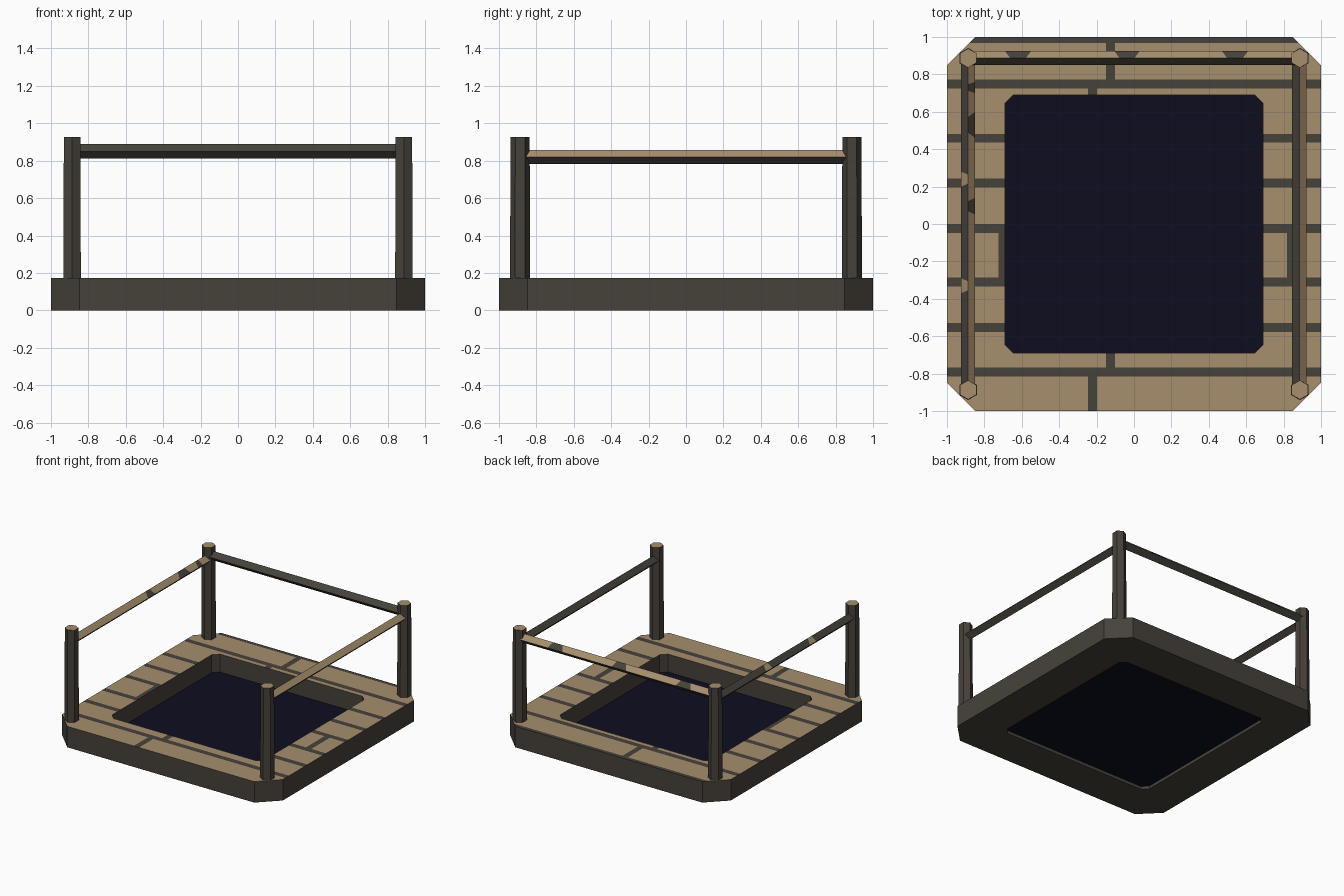
import bpy, bmesh, math
from mathutils import Vector

if "Cube" in bpy.data.objects:
    bpy.data.objects.remove(bpy.data.objects["Cube"])


def material(name, rgb):
    m = bpy.data.materials.new(name)
    m.diffuse_color = (*rgb, 1)
    m.use_nodes = True
    m.node_tree.nodes["Principled BSDF"].inputs["Base Color"].default_value = m.diffuse_color
    return m


DARK = material("dark mortar", (0.062, 0.054, 0.043))
TAN = material("tan stone", (0.385, 0.275, 0.155))
WATER = material("deep navy water", (0.004, 0.004, 0.014))


def finish(bm, name, mats):
    me = bpy.data.meshes.new(name)
    bm.to_mesh(me)
    bm.free()
    for m in mats:
        me.materials.append(m)
    ob = bpy.data.objects.new(name, me)
    bpy.context.collection.objects.link(ob)
    return ob


def octagon(h, c, z):
    # square of half size h with corners cut by c
    k = h - c
    return [Vector((x, y, z)) for x, y in
            [(h, -k), (h, k), (k, h), (-k, h), (-h, k), (-h, -k), (-k, -h), (k, -h)]]


# ---- stone rim ----
TOP = 0.172
bm = bmesh.new()
ob_, ot, ib, it = [[bm.verts.new(v) for v in octagon(h, c, z)] for h, c, z in
                   [(1, 0.152, 0), (1, 0.152, TOP), (0.69, 0.045, 0), (0.69, 0.045, TOP)]]
for i in range(8):
    j = (i + 1) % 8
    bm.faces.new((ob_[i], ob_[j], ot[j], ot[i]))
    bm.faces.new((ib[j], ib[i], it[i], it[j]))
    bm.faces.new((ot[i], ot[j], it[j], it[i]))
    bm.faces.new((ob_[j], ob_[i], ib[i], ib[j]))

# mortar joints as rectangles x0, x1, y0, y1
rows = [(0.967, 1.0), (0.725, 0.772), (0.435, 0.482), (0.195, 0.242), (-0.047, 0.0),
        (-0.335, -0.287), (-0.577, -0.528), (-0.815, -0.767)]
joints = [(-1, 1, a, b) for a, b in rows]
joints += [(-0.15, -0.102, 0.77, 0.97), (-0.245, -0.197, 0.6, 0.73),
           (-0.15, -0.102, -0.77, -0.6), (-0.245, -0.197, -1, -0.81),
           (-0.725, -0.6, -0.29, -0.04), (0.817, 0.865, -0.29, -0.04)]


def cut(axis, value):
    faces = [f for f in bm.faces if f.calc_center_median().z > TOP - 0.001]
    geom = faces + list({e for f in faces for e in f.edges}) + list({v for f in faces for v in f.verts})
    co, no = [0, 0, 0], [0, 0, 0]
    co[axis], no[axis] = value, 1
    bmesh.ops.bisect_plane(bm, geom=geom, plane_co=co, plane_no=no, dist=1e-5)


for v in sorted({v for j in joints for v in j[2:] if 0.69 < abs(v) < 1 or abs(v) < 0.6}):
    cut(1, v)
for v in sorted({v for j in joints for v in j[:2] if abs(v) not in (1, 0.6)}):
    cut(0, v)
for f in bm.faces:
    c = f.calc_center_median()
    if c.z > TOP - 0.001 and not any(a < c.x < b and d < c.y < e for a, b, d, e in joints):
        f.material_index = 1
finish(bm, "stone_rim", [DARK, TAN])

# ---- water in the basin ----
bm = bmesh.new()
bm.faces.new([bm.verts.new(v) for v in octagon(0.69, 0.045, 0.025)])
finish(bm, "water", [WATER])


# ---- hexagonal corner posts ----
def post(name, x, y):
    bm = bmesh.new()
    low, high = [[bm.verts.new((x + r * math.cos(math.radians(90 + 60 * k)),
                                y + r * math.sin(math.radians(90 + 60 * k)), z))
                  for k in range(6)] for r, z in [(0.054, TOP - 0.01), (0.051, 0.926)]]
    for i in range(6):
        bm.faces.new((low[i - 1], low[i], high[i], high[i - 1]))
    bm.faces.new(high).material_index = 1
    bm.faces.new(low[::-1])
    finish(bm, name, [DARK, TAN])


for sx, side in [(-1, "left"), (1, "right")]:
    for sy, end in [(-1, "front"), (1, "back")]:
        post(f"{end}_{side}_post", 0.887 * sx, 0.887 * sy)


# ---- diamond rails; upper faces carry patches of the other colour ----
def rail(name, centre, along, outward, outer, inner):
    """outer / inner: (base colour index, [(start, end) of patches at the side edge])"""
    h, L = 0.038, 0.86
    bm = bmesh.new()
    centre, along, outward = Vector(centre), Vector(along), Vector(outward)

    def p(t, u, z):
        return bm.verts.new(centre + along * t + outward * u * h + Vector((0, 0, z * h)))

    for u, (base, patches) in [(1, outer), (-1, inner)]:
        cuts = [(-L, -L)]
        for a, b in patches:
            s = (b - a) * 0.2
            cuts += [(a + s, a), (b - s, b)]
        cuts.append((L, L))
        for i, ((r0, e0), (r1, e1)) in enumerate(zip(cuts, cuts[1:])):
            f = bm.faces.new((p(r0, 0, 1), p(r1, 0, 1), p(e1, u, 0), p(e0, u, 0)))
            f.material_index = base if i % 2 == 0 else 1 - base
        bm.faces.new((p(-L, u, 0), p(L, u, 0), p(L, 0, -1), p(-L, 0, -1)))
    for t in (-L, L):
        bm.faces.new((p(t, 0, 1), p(t, 1, 0), p(t, 0, -1), p(t, -1, 0)))
    bmesh.ops.remove_doubles(bm, verts=bm.verts, dist=1e-5)
    mid = centre
    for f in bm.faces:
        f.normal_update()
        d = f.calc_center_median() - mid
        if f.normal.dot(d) < 0:
            f.normal_flip()
    finish(bm, name, [DARK, TAN])


rail("back_rail", (0, 0.887, 0.85), (1, 0, 0), (0, 1, 0),
     (1, [(-0.69, -0.55), (-0.105, 0.03), (0.47, 0.61)]), (0, []))
rail("left_rail", (-0.887, 0, 0.82), (0, 1, 0), (-1, 0, 0),
     (0, [(-0.37, -0.29), (0.2, 0.28)]),
     (1, [(0.05, 0.14), (0.46, 0.6), (0.7, 0.76)]))
rail("right_rail", (0.884, 0, 0.82), (0, 1, 0), (1, 0, 0), (1, []), (0, []))
